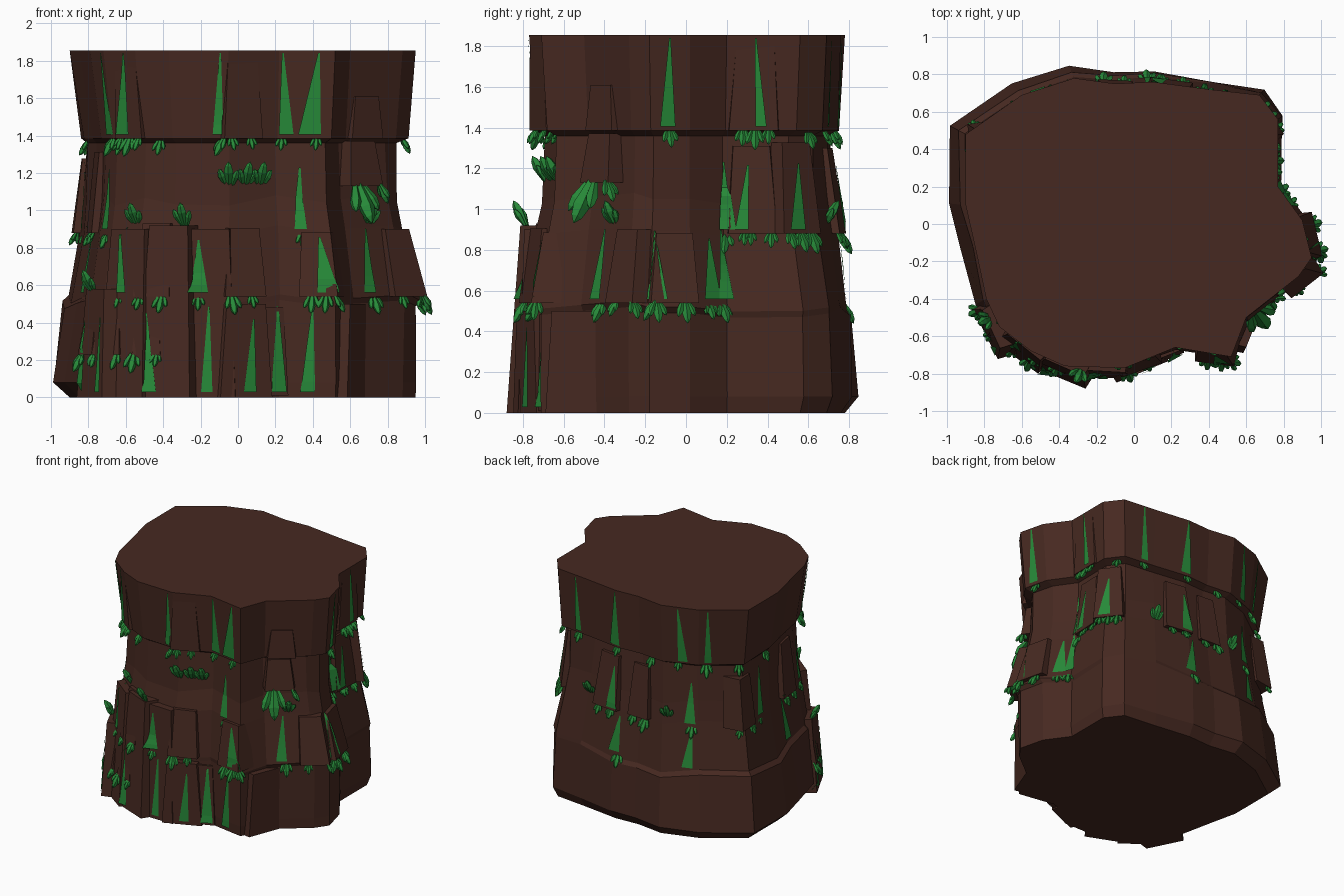
import bpy, bmesh, math, random
from mathutils import Vector
from mathutils.bvhtree import BVHTree

if "Cube" in bpy.data.objects:
    bpy.data.objects.remove(bpy.data.objects["Cube"])

random.seed(4)

def material(name, rgb):
    m = bpy.data.materials.new(name)
    m.diffuse_color = (*rgb, 1)
    m.use_nodes = True
    m.node_tree.nodes["Principled BSDF"].inputs["Base Color"].default_value = m.diffuse_color
    return m

ROCK = material("brown_rock", (0.062, 0.022, 0.015))
GREEN = material("green_mineral", (0.02, 0.25, 0.04))

def finish(bm, name, mat, recalc=True):
    if recalc:
        bmesh.ops.recalc_face_normals(bm, faces=bm.faces)
    me = bpy.data.meshes.new(name)
    bm.to_mesh(me)
    me.materials.append(mat)
    bpy.context.collection.objects.link(bpy.data.objects.new(name, me))

# Plan outline of the column top, counter-clockwise from the right
OUTLINE = [(.77, .2), (.77, .56), (.67, .69), (.4, .72), (.1, .76), (-.1, .75), (-.32, .78),
           (-.6, .69), (-.9, .48), (-.9, .1), (-.85, -.12), (-.79, -.4), (-.72, -.55),
           (-.55, -.68), (-.37, -.76), (-.05, -.77), (.22, -.66), (.52, -.71), (.6, -.5),
           (.88, -.28), (.95, -.18), (.9, .02)]
# z, then outline scale toward right, back, left, front
LEVELS = [(0, 1, 1, 1, 1), (.08, 1, 1.08, 1.1, 1.01), (.5, 1, 1.06, 1.02, 1.0),
          (.53, 1.03, 1.03, .98, 1.0), (.9, .92, .98, .9, .97), (1.06, .89, .95, .89, .92),
          (1.36, .89, .91, .89, .9), (1.385, .96, .98, .91, .96), (1.855, 1, 1, 1, 1)]

# Rock core: outline lofted through the tiers
core = bmesh.new()
jitter = [(random.uniform(-.015, .015), random.uniform(-.04, .03)) for _ in OUTLINE]
rings = []
for k, (z, *sc) in enumerate(LEVELS):
    ring = []
    for (x, y), (js, jz) in zip(OUTLINE, jitter):
        t = math.atan2(y, x) / (math.pi / 2) % 4
        i = int(t) % 4
        mid = 2 <= k <= 5
        s = sc[i] + (sc[(i + 1) % 4] - sc[i]) * (t - int(t)) + js * mid
        ring.append(core.verts.new((x * s, y * s, z + jz * mid)))
    rings.append(ring)
n = len(OUTLINE)
for a, b in zip(rings, rings[1:]):
    for i in range(n):
        core.faces.new((a[i], a[(i + 1) % n], b[(i + 1) % n], b[i]))
core.faces.new(rings[0][::-1])
core.faces.new(rings[-1])
core.normal_update()

def surface(tree, deg, z, u=0):
    """Rock surface point, outward and sideways directions at a compass angle."""
    a = math.radians(deg)
    d = Vector((math.cos(a), math.sin(a), 0))
    r = Vector((-d.y, d.x, 0))
    p, nrm, _i, _d = tree.ray_cast(d * 3 + r * u + Vector((0, 0, z)), -d)
    if p is None:
        return d * .8 + Vector((0, 0, z)), d, r
    out = Vector((nrm.x, nrm.y, 0)).normalized()
    return p, out, Vector((-out.y, out.x, 0))

# Four tiers: bottom and top height, slab width and jut, angles of slabs, angles of veins
TIERS = [(.01, .49, .18, .04, (213, 222, 237, 285), (211, 222, 237, 259, 276, 287, 300)),
         (.54, .92, .24, .05, (238, 272, 302, 342, 356), (225, 255, 302, 330, 350, 8, 13, 85, 128, 188)),
         (.88, 1.29, .22, .045, (25, 38, 75, 98, 152, 195), (15, 23, 38, 80, 128, 164, 212, 298)),
         (1.385, 1.85, .22, .02, (24, 226, 272), (24, 55, 82, 121, 135, 216, 226, 263, 290, 302, 355))]

# Slabs jutting from the core, thicker at their lower edge
core_tree = BVHTree.FromBMesh(core)
slabs = bmesh.new()

def slab(deg, z0, z1, w, d, taper=.4):
    corners = []
    for z, depth, wid in ((z0, d, w), (z1, d * taper, w * .75)):
        p, out, side = surface(core_tree, deg, min(max(z, z0 + .05), z1 - .05))
        p.z = z
        side = side * wid / 2
        corners += [p - out * .12 - side * 1.2, p - out * .12 + side * 1.2,
                    p + out * depth + side, p + out * depth - side]
    v = [slabs.verts.new(c) for c in corners]
    for f in ((0, 1, 2, 3), (4, 5, 6, 7)):
        slabs.faces.new([v[i] for i in f])
    for i in range(4):
        j = (i + 1) % 4
        slabs.faces.new((v[i], v[j], v[j + 4], v[i + 4]))

clusters = []  # angle, z, size, direction (1 up, -1 hanging)
for z0, z1, w, d, slab_angles, _ in TIERS:
    for deg in slab_angles:
        low = z0 + (.22 if z0 < .1 and deg < 240 else 0)
        slab(deg, low, z1 if z1 > 1.5 else z1 + random.uniform(-.04, .04),
             w * random.uniform(.8, 1.1), d * (1 if z1 < 1.5 else .8), 0 if z1 > 1.5 else .4)
        if low > .1:
            clusters += [(deg + s, low + .01, random.uniform(.08, .13), -1) for s in (-4, 4)]
# Stacked pair of blocks on the front right corner
slab(-31, 1.13, 1.37, .22, .09, .7)
slab(-31, 1.385, 1.61, .21, .03)
# Long bulging ribs of the lower front and the lower left corner
for deg, top in ((217, .58), (228, .9), (244, .92), (258, .9), (272, .5), (318, .5)):
    slab(deg, 0, top, .3, .05, 1)

finish(core, "rock_column", ROCK)
finish(slabs, "rock_slabs", ROCK)
full = bmesh.new()
for name in ("rock_column", "rock_slabs"):
    full.from_mesh(bpy.data.meshes[name])
tree = BVHTree.FromBMesh(full)

# Green veins following the rock, widening downward
veins = bmesh.new()
for z0, z1, *_, vein_angles in TIERS:
    for deg in vein_angles:
        wide, lean = random.uniform(.04, .09), random.uniform(-.04, .04)
        top = z1 - (random.uniform(0, .08) if z1 < 1.5 else .01)
        prev = None
        for k in range(9):
            t = k / 8
            row = []
            for s in (-.5, .5):
                p, out, _ = surface(tree, deg, top + (z0 + .02 - top) * t, lean * t + s * (.008 + wide * t))
                row.append(veins.verts.new(p + out * .008))
            if prev:
                veins.faces.new((prev[0], row[0], row[1], prev[1]))
            prev = row
        if z0 > .1:
            clusters.append((deg, z0 + .01, random.uniform(.08, .13), -1))
finish(veins, "green_veins", GREEN, recalc=False)

# Crystals: those under slabs and veins, a fringe on the overhang, and some upright ones
clusters += [(deg, 1.38, .1, -1) for deg in (42, 105, 150, 170, 220, 238)]
clusters += [(deg, 1.13, .15, 1) for deg in (266, 274, 281)]
clusters += [(deg, .92, .14, 1) for deg in (62, 115, 228, 250, 333)]
clusters += [(-36, 1.14, .24, -1), (-26, 1.14, .12, -1), (213, .56, .14, 1)]
PROFILE = ((0, .08), (.6, .18), (.85, .12))  # distance along, radius
crystals = bmesh.new()

def crystal(base, direction, size):
    a = direction.normalized()
    e1 = a.orthogonal().normalized()
    e2 = a.cross(e1)
    turns = [math.tau * i / 5 for i in range(5)]
    loops = [[crystals.verts.new(base + (a * h + (e1 * math.cos(t) + e2 * math.sin(t)) * r) * size)
              for t in turns] for h, r in PROFILE]
    tip = crystals.verts.new(base + a * size)
    for i in range(5):
        j = (i + 1) % 5
        for lo, hi in zip(loops, loops[1:]):
            crystals.faces.new((lo[i], lo[j], hi[j], hi[i]))
        crystals.faces.new((loops[-1][i], loops[-1][j], tip))
    crystals.faces.new(loops[0][::-1])

for deg, z, size, up in clusters:
    p, out, side = surface(tree, deg, z)
    for s, k in ((0, 1), (-.35, .75), (.35, .7)):
        crystal(p - out * .02 + side * s * size * .3,
                out * .5 + Vector((0, 0, up * .9)) + side * s, size * k)
finish(crystals, "green_crystals", GREEN)
